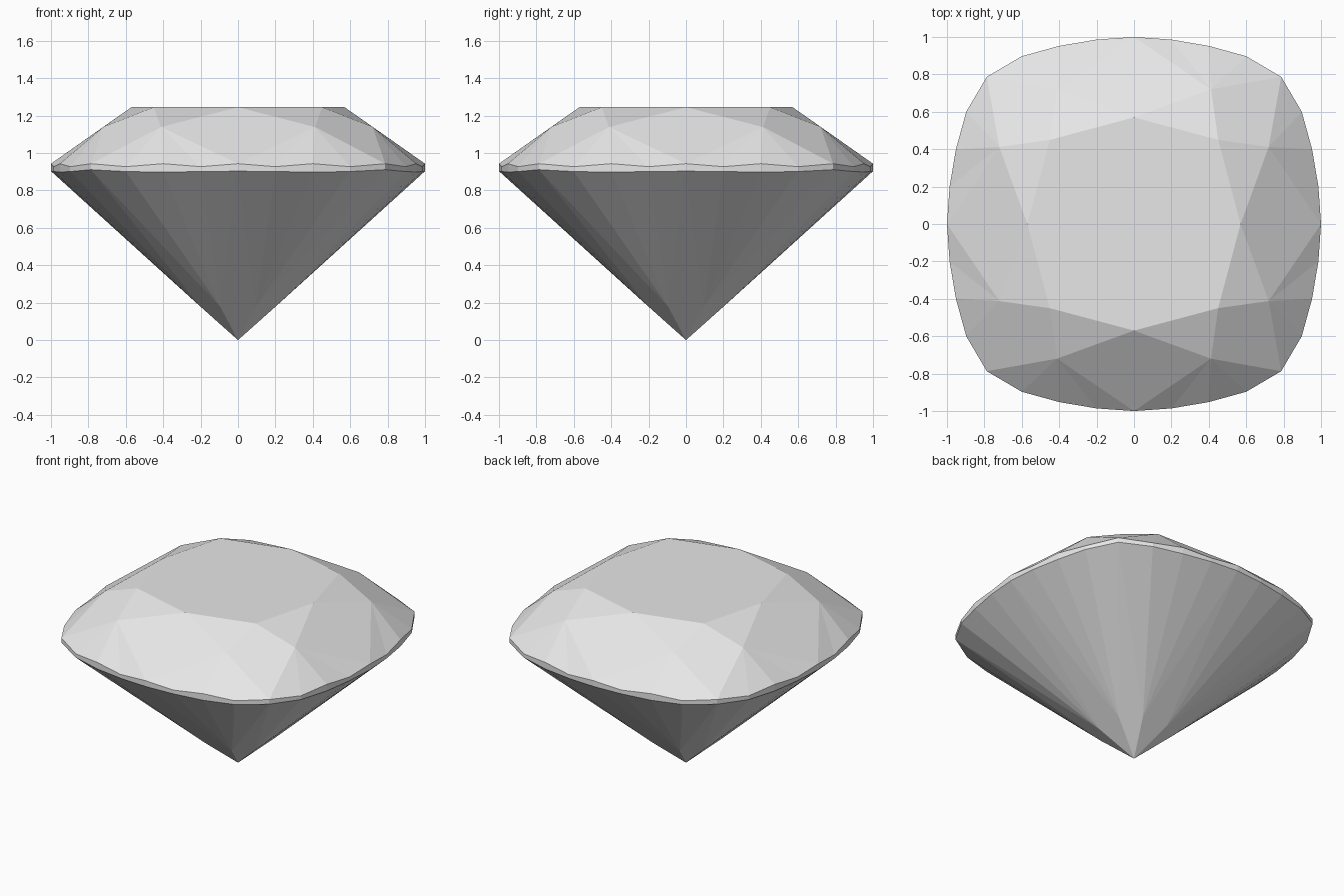
import bpy, bmesh

if "Cube" in bpy.data.objects:
    bpy.data.objects.remove(bpy.data.objects["Cube"])

# Cushion-cut gem: one closed faceted mesh
white = bpy.data.materials.new("pale_stone")
white.diffuse_color = (0.8, 0.8, 0.8, 1.0)
white.use_nodes = True
white.node_tree.nodes["Principled BSDF"].inputs["Base Color"].default_value = white.diffuse_color


def around(quarter):
    """Repeat a quarter of (x, y, z) points four times about z."""
    pts, ring = list(quarter), []
    for _ in range(4):
        ring += pts
        pts = [(-y, x, z) for x, y, z in pts]
    return ring


# Cushion outline, from the middle of one side to the middle of the next
half = [(1, 0), (0.986, 0.2), (0.952, 0.4), (0.897, 0.6), (0.787, 0.787)]
quarter = half + [(y, x) for x, y in half[3:0:-1]]
upper_z = [0.943, 0.927] * 4                     # scalloped top edge
lower_z = [0.903, 0.901, 0.898, 0.901, 0.911, 0.901, 0.898, 0.901]

bm = bmesh.new()


def ring(points):
    return [bm.verts.new(p) for p in around(points)]


table = ring([(0.57, 0, 1.245), (0.45, 0.45, 1.245)])
star = ring([(0.72, 0.412, 1.139), (0.412, 0.72, 1.139)])
upper = ring([(x, y, z) for (x, y), z in zip(quarter, upper_z)])
lower = ring([(x, y, z) for (x, y), z in zip(quarter, lower_z)])
pavilion = ring([(0.2, 0.095, 0.178), (0.095, 0.2, 0.178)])
culet = bm.verts.new((0, 0, 0))

# Table
bm.faces.new(table)
for m in range(8):
    g, n = 4 * m, (m + 1) % 8
    # Crown: star facet and kite facet
    bm.faces.new((table[m], star[m], table[n]))
    bm.faces.new((table[m], star[m - 1], upper[g], star[m]))
    # Pavilion: main kite facet
    bm.faces.new((culet, pavilion[m], lower[g], pavilion[m - 1]))
    for i in range(g, g + 4):
        j = (i + 1) % 32
        bm.faces.new((star[m], upper[i], upper[j]))      # upper girdle facets
        bm.faces.new((upper[i], lower[i], lower[j], upper[j]))  # girdle band
        bm.faces.new((pavilion[m], lower[j], lower[i]))  # lower girdle facets

bmesh.ops.recalc_face_normals(bm, faces=bm.faces)
mesh = bpy.data.meshes.new("cut_gem")
bm.to_mesh(mesh)
bm.free()
mesh.materials.append(white)
gem = bpy.data.objects.new("cut_gem", mesh)
bpy.context.collection.objects.link(gem)
